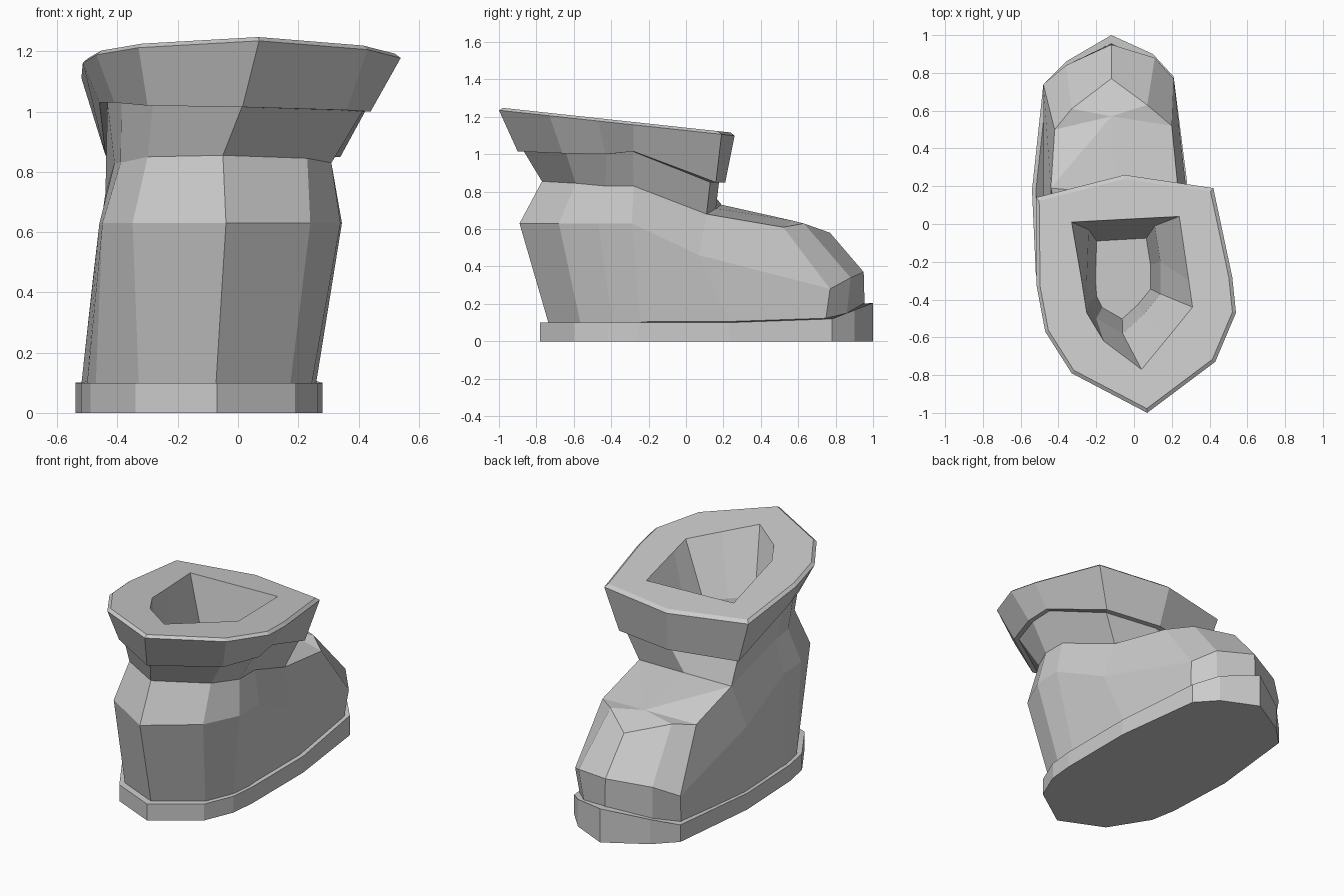
import bpy
import bmesh

if "Cube" in bpy.data.objects:
    bpy.data.objects.remove(bpy.data.objects["Cube"], do_unlink=True)

# One plain grey for the whole boot
GREY = (0.6, 0.6, 0.6, 1)
grey = bpy.data.materials.new("plain_grey")
grey.use_nodes = True
grey.diffuse_color = GREY
grey.node_tree.nodes["Principled BSDF"].inputs["Base Color"].default_value = GREY


def loft(name, rings, cap_start=False, cap_end=False, fan=None):
    """Skin matching rings; fan = (centre point, boundary points) adds a cover."""
    bm = bmesh.new()
    loops = [[bm.verts.new(p) for p in ring] for ring in rings]
    count = len(rings[0])
    for low, high in zip(loops, loops[1:]):
        for i in range(count):
            j = (i + 1) % count
            bm.faces.new((low[i], low[j], high[j], high[i]))
    if cap_start:
        bm.faces.new(loops[0][::-1])
    if cap_end:
        bm.faces.new(loops[-1])
    if fan:
        centre = bm.verts.new(fan[0])
        edge = [bm.verts.new(p) for p in fan[1]]
        for a, b in zip(edge, edge[1:] + edge[:1]):
            bm.faces.new((centre, a, b))
        bmesh.ops.remove_doubles(bm, verts=bm.verts[:], dist=0.0001)
    mesh = bpy.data.meshes.new(name)
    bm.to_mesh(mesh)
    bm.free()
    mesh.materials.append(grey)
    obj = bpy.data.objects.new(name, mesh)
    bpy.context.collection.objects.link(obj)
    return obj


def scaled(ring, factor, cx, cy):
    """Shrink or grow a ring in plan about a centre, keeping its heights."""
    return [(cx + (p[0] - cx) * factor, cy + (p[1] - cy) * factor, *p[2:])
            for p in ring]


def sole_height(y):
    return 0.1 + 0.39 * max(0, y - 0.73)


def rim_height(y):
    return 1.142 - 0.108 * y


def raised(outline, height):
    """Lift a plan outline with a height that depends on y."""
    return [(x, y, height(y)) for x, y in outline]


# Sole: flat slab whose top edge sweeps up at the toe
sole_plan = [(-.07, -.78), (.19, -.6), (.265, -.42), (.28, -.26), (.28, .23),
             (.21, .78), (.1, .9), (-.12, 1), (-.36, .86), (-.48, .74),
             (-.54, .18), (-.52, -.26), (-.49, -.42), (-.34, -.66)]
loft("sole", [raised(sole_plan, lambda y: 0), raised(sole_plan, sole_height)],
     cap_start=True, cap_end=True)

# Boot upper: foot bottom, widest line, and the shoulder line over the toe
foot = raised(scaled(sole_plan, 0.95, -.13, .1), sole_height)
widest = [(-.04, -.89, .63), (.24, -.68, .63), (.34, -.47, .63), (.345, -.29, .63),
          (.29, .07, .46), (.21, .77, .28), (.11, .88, .34), (-.12, .95, .37),
          (-.36, .84, .34), (-.48, .74, .28), (-.48, .1, .46), (-.46, -.29, .63),
          (-.45, -.47, .63), (-.35, -.7, .63)]
shoulder = [(-.05, -.77, .855), (.23, -.59, .845), (.31, -.43, .83),
            (.31, -.28, .83), (.24, .11, .68), (.2, .52, .61), (.07, .63, .63),
            (-.12, .77, .58), (-.33, .61, .63), (-.42, .5, .61),
            (-.44, .19, .73), (-.41, -.28, .83), (-.39, -.43, .83),
            (-.3, -.62, .85)]
instep = (-.1, .16, .71)
loft("boot_upper", [foot, widest, shoulder],
     fan=((-.12, .57, .645), shoulder[4:11] + [instep]))

# Ankle collar: flares from the shoulder line up to the cuff
cuff_base = [(.015, -.9, 1.015), (.36, -.66, 1.005), (.44, -.43, 1),
             (.43, -.28, 1.015), (.34, .16, .85), (-.02, .21, .85),
             (-.44, .12, .855), (-.46, -.33, 1.03), (-.41, -.5, 1.03),
             (-.3, -.72, 1.02)]
collar_top = scaled(cuff_base, 0.94, -.02, -.35)
loft("ankle_collar", [shoulder[:5] + [instep] + shoulder[10:], collar_top])

# Cuff: sloping outer wall, thin bevel, flat rim and the hollow lining
rim_plan = [(.07, -1), (.43, -.73), (.54, -.47), (.52, -.28), (.42, .19),
            (-.05, .26), (-.52, .14), (-.515, -.33), (-.47, -.57), (-.33, -.79)]
hole_plan = [(.04, -.77), (.18, -.6), (.31, -.44), (.29, -.3), (.24, .04),
             (-.05, .025), (-.33, .01), (-.28, -.28), (-.25, -.47), (-.16, -.62)]
throat_plan = [(-.06, -.58), (.05, -.48), (.14, -.37), (.14, -.2), (.11, -.01),
               (-.07, -.02), (-.24, -.03), (-.25, -.3), (-.24, -.42), (-.2, -.5)]
loft("cuff", [collar_top, cuff_base,
              raised(rim_plan, lambda y: rim_height(y) - 0.015),
              raised(scaled(rim_plan, 0.965, 0, -.35), rim_height),
              raised(hole_plan, rim_height),
              raised(throat_plan, lambda y: 0.88),
              raised(scaled(throat_plan, 0.75, -.07, -.27), lambda y: 0.5)],
     cap_end=True)
